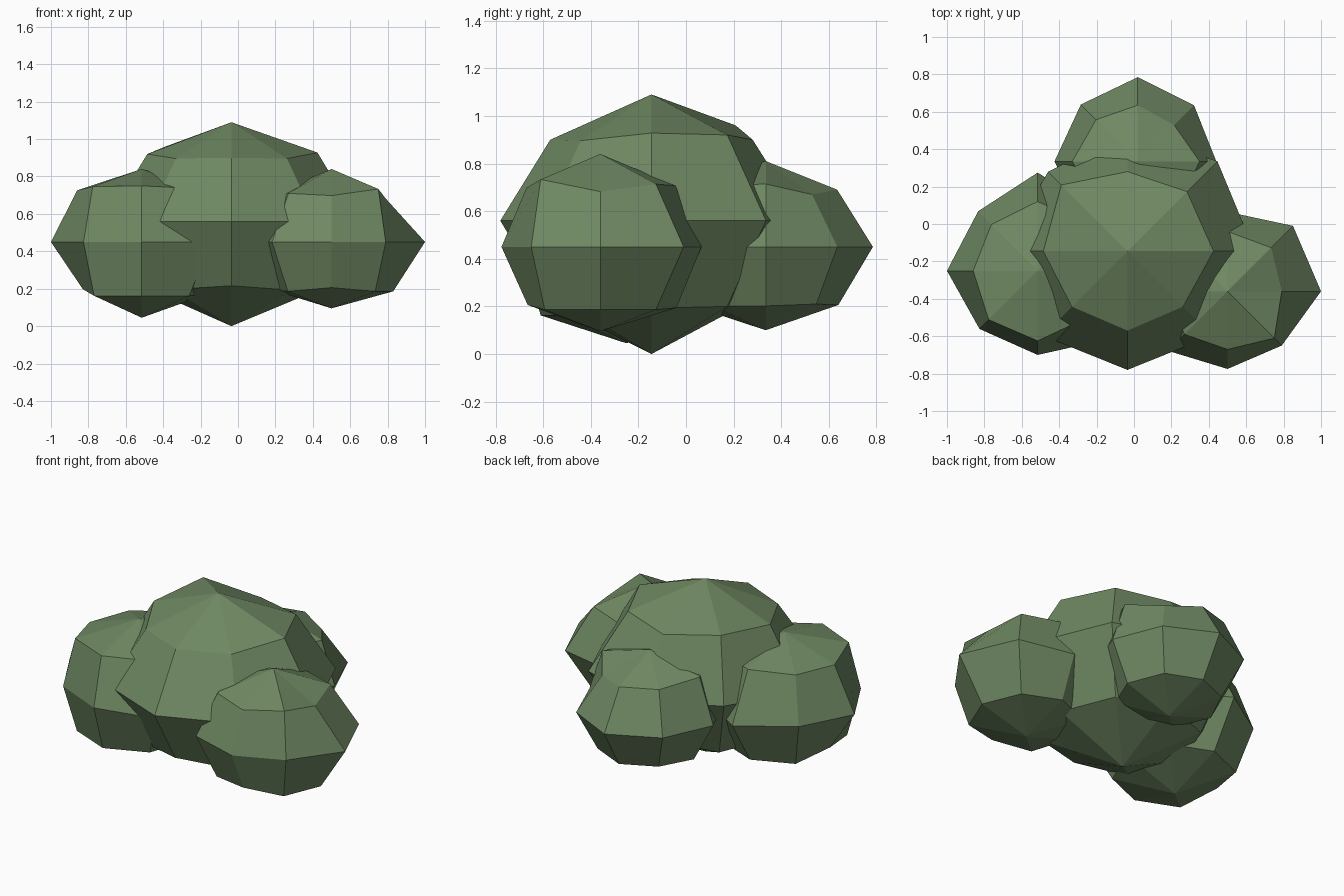
import bpy
import bmesh
from math import cos, sin, pi

cube = bpy.data.objects.get("Cube")
if cube:
    bpy.data.objects.remove(cube, do_unlink=True)

SIDES = 8
SQUASH = 0.8  # height of each ring relative to its radius


def make_material(name, colour):
    material = bpy.data.materials.new(name)
    material.use_nodes = True
    material.diffuse_color = colour
    material.node_tree.nodes["Principled BSDF"].inputs["Base Color"].default_value = colour
    return material


leaf_green = make_material("leaf green", (0.16, 0.25, 0.125, 1))


def leaf_clump(name, centre, top, bottom, upper, middle, lower):
    """Faceted squashed ball: two poles and three rings of uneven radii,
    each ring listed anticlockwise from the +x side."""
    cx, cy, cz = centre
    bm = bmesh.new()

    def add_ring(radii, direction):
        return [bm.verts.new((cx + radius * cos(2 * pi * i / SIDES),
                              cy + radius * sin(2 * pi * i / SIDES),
                              cz + direction * SQUASH * radius))
                for i, radius in enumerate(radii)]

    rings = [add_ring(lower, -1), add_ring(middle, 0), add_ring(upper, 1)]
    bottom_pole = bm.verts.new((cx, cy, bottom))
    top_pole = bm.verts.new((cx, cy, top))
    for i in range(SIDES):
        j = (i + 1) % SIDES
        bm.faces.new((bottom_pole, rings[0][j], rings[0][i]))
        bm.faces.new((top_pole, rings[-1][i], rings[-1][j]))
        for below, above in zip(rings, rings[1:]):
            bm.faces.new((below[i], below[j], above[j], above[i]))

    mesh = bpy.data.meshes.new(name)
    bm.to_mesh(mesh)
    bm.free()
    mesh.materials.append(leaf_green)
    clump = bpy.data.objects.new(name, mesh)
    bpy.context.collection.objects.link(clump)
    return clump


# Large clump in the middle
leaf_clump("main_clump", (-0.035, -0.145, 0.56), top=1.09, bottom=0,
           upper=(.46, .45, .425, .5, .45, .42, .425, .42),
           middle=(.68, .68, .64, .6, .67, .64, .635, .64),
           lower=(.46, .45, .42, .45, .45, .455, .43, .46))

# Three smaller clumps around it
leaf_clump("right_clump", (-0.515, -0.25, 0.45), top=.84, bottom=.045,
           upper=(.36, .36, .37, .35, .345, .37, .375, .36),
           middle=(.45, .45, .525, .45, .485, .44, .45, .52),
           lower=(.35, .35, .35, .35, .315, .36, .36, .36))
leaf_clump("left_clump", (0.5, -0.36, 0.45), top=.84, bottom=.095,
           upper=(.29, .33, .32, .32, .32, .325, .31, .354),
           middle=(.5, .495, .425, .45, .45, .45, .415, .41),
           lower=(.33, .33, .32, .32, .32, .33, .305, .33))
leaf_clump("back_clump", (0.02, 0.335, 0.45), top=.81, bottom=.1,
           upper=(.33, .275, .3, .315, .35, .32, .32, .32),
           middle=(.42, .425, .45, .43, .445, .43, .43, .43),
           lower=(.31, .3, .305, .3, .31, .31, .31, .31))
